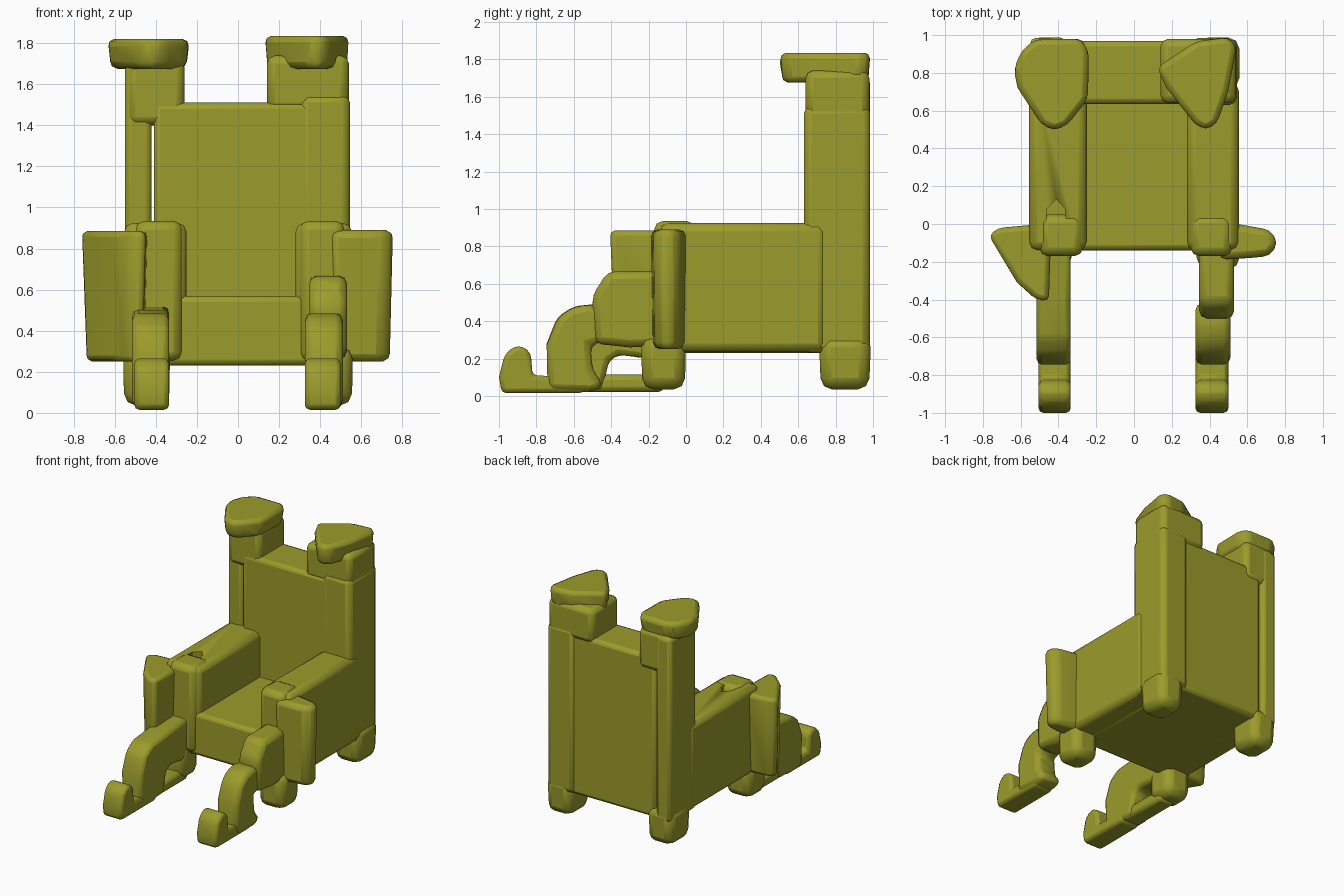
import bpy, bmesh
from mathutils import Vector
from math import radians

cube = bpy.data.objects.get("Cube")
if cube:
    bpy.data.objects.remove(cube)

olive = bpy.data.materials.new("olive")
olive.use_nodes = True
colour = (0.33, 0.33, 0.025, 1)
olive.diffuse_color = colour
olive.node_tree.nodes["Principled BSDF"].inputs["Base Color"].default_value = colour


def prism(name, outline, axis, lo, hi, bevel=0.04, taper=1.0):
    """Extrude an outline along x (outline is y, z) or z (outline is x, y) and round it.
    taper scales the outline at the lo end."""
    n = len(outline)
    centre = sum((Vector(p) for p in outline), Vector((0, 0))) / n
    bm = bmesh.new()
    rings = []
    for level, scale in ((lo, taper), (hi, 1.0)):
        ring = []
        for p in outline:
            a, b = centre + (Vector(p) - centre) * scale
            ring.append(bm.verts.new((level, a, b) if axis == "x" else (a, b, level)))
        rings.append(ring)
    bottom, top = rings
    bm.faces.new(bottom)
    bm.faces.new(top)
    for i in range(n):
        j = (i + 1) % n
        bm.faces.new((bottom[i], bottom[j], top[j], top[i]))
    bmesh.ops.recalc_face_normals(bm, faces=bm.faces)
    mesh = bpy.data.meshes.new(name)
    bm.to_mesh(mesh)
    bm.free()
    ob = bpy.data.objects.new(name, mesh)
    bpy.context.collection.objects.link(ob)
    mesh.materials.append(olive)
    if bevel:
        mod = ob.modifiers.new("rounding", "BEVEL")
        mod.width, mod.segments, mod.limit_method = bevel, 2, "ANGLE"
        mod.angle_limit = radians(25)
    bpy.ops.object.select_all(action="DESELECT")
    ob.select_set(True)
    bpy.context.view_layer.objects.active = ob
    bpy.ops.object.shade_smooth_by_angle(angle=radians(35))
    return ob


def box(name, x, y, z, bevel=0.04, taper=1.0):
    outline = [(x[0], y[0]), (x[1], y[0]), (x[1], y[1]), (x[0], y[1])]
    return prism(name, outline, "z", z[0], z[1], bevel, taper)


# Seat and backrest
box("seat", (-0.4, 0.4), (-0.14, 0.8), (0.23, 0.57), 0.03)
box("backrest", (-0.41, 0.5), (0.635, 0.97), (0.23, 1.51), 0.03)

# Back posts; the right one has a shallow groove beside the backrest
box("right_post", (-0.55, -0.42), (0.65, 0.985), (0.23, 1.7), 0.03)
box("right_post_top", (-0.54, -0.26), (0.64, 0.98), (1.4, 1.72), 0.04)
box("left_post", (0.3, 0.545), (0.63, 0.985), (0.23, 1.55), 0.04)
box("left_post_top", (0.14, 0.54), (0.64, 0.98), (1.47, 1.74), 0.04)

# Overhanging post caps
prism("right_cap", [(-0.64, 0.82), (-0.6, 0.92), (-0.52, 0.985), (-0.28, 0.985), (-0.235, 0.92),
                    (-0.24, 0.66), (-0.35, 0.52), (-0.42, 0.49), (-0.49, 0.52), (-0.62, 0.72)],
      "z", 1.675, 1.82, 0.045, 0.92)
prism("left_cap", [(0.12, 0.83), (0.33, 0.97), (0.5, 0.99), (0.545, 0.94), (0.5, 0.7),
                   (0.44, 0.53), (0.38, 0.495), (0.32, 0.53), (0.17, 0.72)],
      "z", 1.675, 1.835, 0.045, 0.95)

# Arms, with a small pit in the top of the right one
right_arm = box("right_arm", (-0.555, -0.25), (-0.14, 0.75), (0.235, 0.925), 0.045)
box("left_arm", (0.28, 0.555), (-0.14, 0.75), (0.235, 0.925), 0.045)
box("right_arm_front", (-0.5, -0.27), (-0.17, 0.05), (0.25, 0.935), 0.045)
box("left_arm_front", (0.3, 0.52), (-0.17, 0.05), (0.25, 0.935), 0.045)
pit = prism("pit_cutter", [(-0.41, -0.03), (-0.36, 0.02), (-0.365, 0.08), (-0.41, 0.13),
                           (-0.46, 0.08), (-0.465, 0.02)], "z", 0.8, 1.1, 0)
pit.hide_render = True
pit.hide_set(True)
pit.display_type = "WIRE"
cut = right_arm.modifiers.new("pit", "BOOLEAN")
cut.operation, cut.object, cut.solver = "DIFFERENCE", pit, "EXACT"

# Side flaps on the arm fronts
prism("right_flap", [(-0.77, -0.06), (-0.72, -0.02), (-0.5, 0.0), (-0.44, -0.1),
                     (-0.45, -0.41), (-0.52, -0.4), (-0.62, -0.31)],
      "z", 0.25, 0.885, 0.04, 0.88)
prism("left_flap", [(0.45, -0.19), (0.62, -0.18), (0.72, -0.17), (0.765, -0.1),
                    (0.72, -0.03), (0.55, 0.0), (0.45, 0.0)],
      "z", 0.25, 0.89, 0.04, 0.9)

# Chair feet
for side, s in (("left", 1), ("right", -1)):
    x = sorted((s * 0.33, s * 0.56))
    box(side + "_back_foot", x, (0.71, 0.99), (0.035, 0.32), 0.06, 0.92)
    box(side + "_front_foot", x, (-0.24, 0.0), (0.035, 0.32), 0.06, 0.95)

# Right leg: a bent limb whose heel reaches the chair foot
prism("right_thigh_and_shin", [(-0.12, 0.52), (-0.4, 0.5), (-0.6, 0.48), (-0.69, 0.42), (-0.745, 0.28),
                               (-0.74, 0.03), (-0.45, 0.03), (-0.41, 0.19), (-0.36, 0.22),
                               (-0.28, 0.21), (-0.22, 0.2), (-0.12, 0.24)],
      "x", -0.515, -0.335, 0.04)
box("right_heel", (-0.5, -0.35), (-0.55, -0.12), (0.02, 0.115), 0.03)

# Left leg: a knee block on the seat front and a hooked shin
prism("left_knee", [(-0.1, 0.67), (-0.42, 0.665), (-0.46, 0.6), (-0.5, 0.54), (-0.5, 0.48),
                    (-0.49, 0.28), (-0.3, 0.26), (-0.1, 0.27)],
      "x", 0.345, 0.53, 0.04)
prism("left_shin", [(-0.42, 0.46), (-0.52, 0.49), (-0.62, 0.47), (-0.69, 0.41), (-0.745, 0.27),
                    (-0.74, 0.03), (-0.5, 0.02), (-0.44, 0.06), (-0.5, 0.14), (-0.51, 0.27),
                    (-0.42, 0.3)],
      "x", 0.325, 0.51, 0.04)

# Long feet with upturned toes
for side, x in (("left", (0.325, 0.5)), ("right", (-0.505, -0.335))):
    prism(side + "_foot", [(-0.985, 0.015), (-0.55, 0.015), (-0.5, 0.1), (-0.82, 0.11), (-0.83, 0.23),
                           (-0.87, 0.265), (-0.92, 0.265), (-0.97, 0.22), (-1.0, 0.1)],
          "x", x[0], x[1], 0.03)
